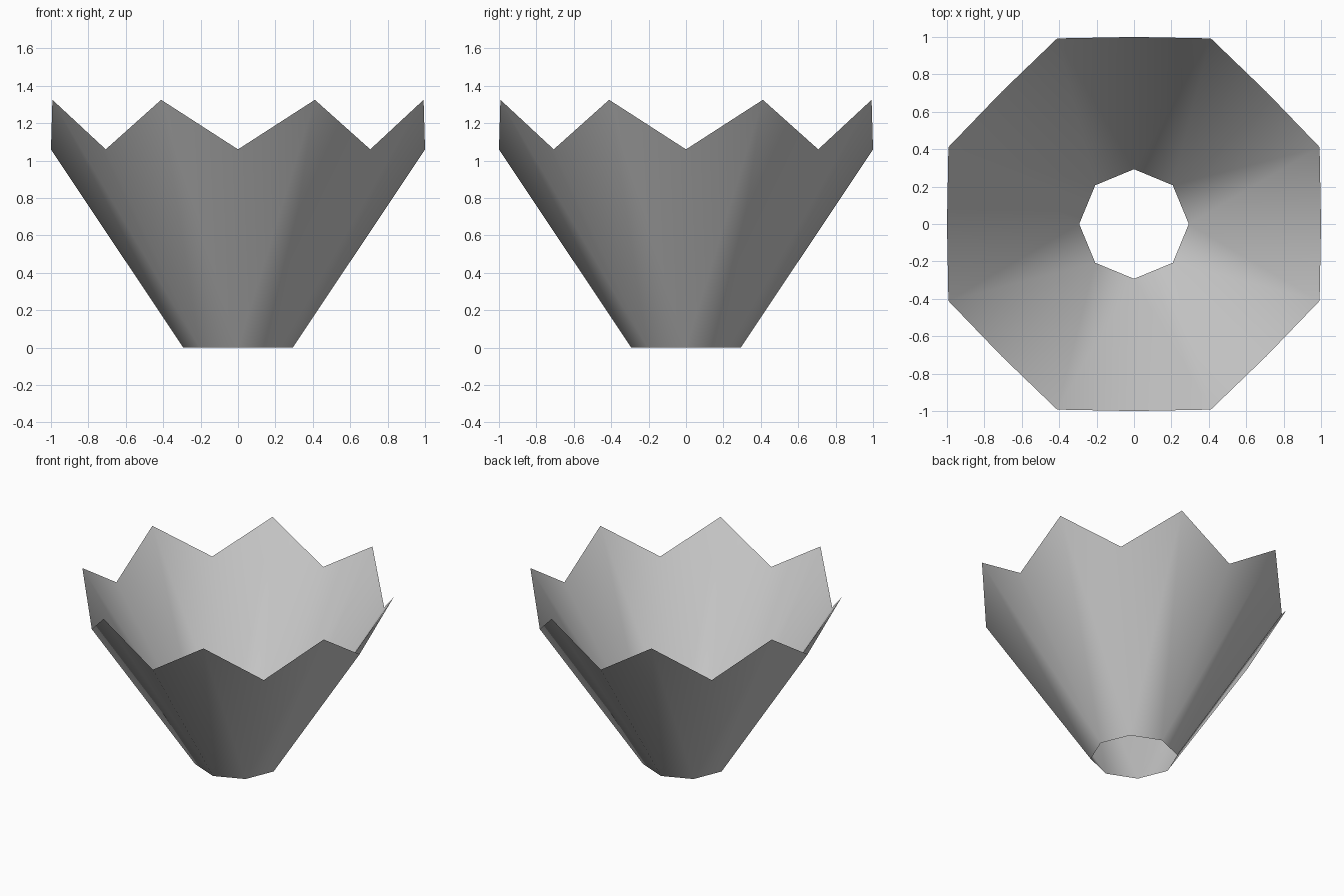
import bpy
import bmesh
from math import cos, sin, pi

default = bpy.data.objects.get("Cube")
if default:
    bpy.data.objects.remove(default, do_unlink=True)

SIDES = 8
STEP = 2 * pi / SIDES

# One plain grey for the whole shell
grey = bpy.data.materials.new("light grey")
grey.use_nodes = True
colour = (0.6, 0.6, 0.6, 1)
grey.diffuse_color = colour
grey.node_tree.nodes["Principled BSDF"].inputs["Base Color"].default_value = colour

bm = bmesh.new()


def ring(radius, z, turn=0.0):
    """Ring of vertices, turned by a fraction of one step."""
    angles = [(i + turn) * STEP for i in range(SIDES)]
    return [bm.verts.new((radius * cos(a), radius * sin(a), z)) for a in angles]


# Open base, notches of the rim, and points between the notches
base = ring(0.293, 0)
notch = ring(1.0, 1.06)
point = ring(1.074, 1.325, 0.5)

# Each side is a tall triangle up to its point, with a narrow one on either hand
for i in range(SIDES):
    j = (i + 1) % SIDES
    bm.faces.new((base[i], base[j], point[i]))
    bm.faces.new((base[i], point[i], notch[i]))
    bm.faces.new((base[j], notch[j], point[i]))

for face in bm.faces:
    face.smooth = True

mesh = bpy.data.meshes.new("zigzag_bowl")
bm.to_mesh(mesh)
bm.free()
mesh.materials.append(grey)
bowl = bpy.data.objects.new("zigzag_bowl", mesh)
bpy.context.collection.objects.link(bowl)
